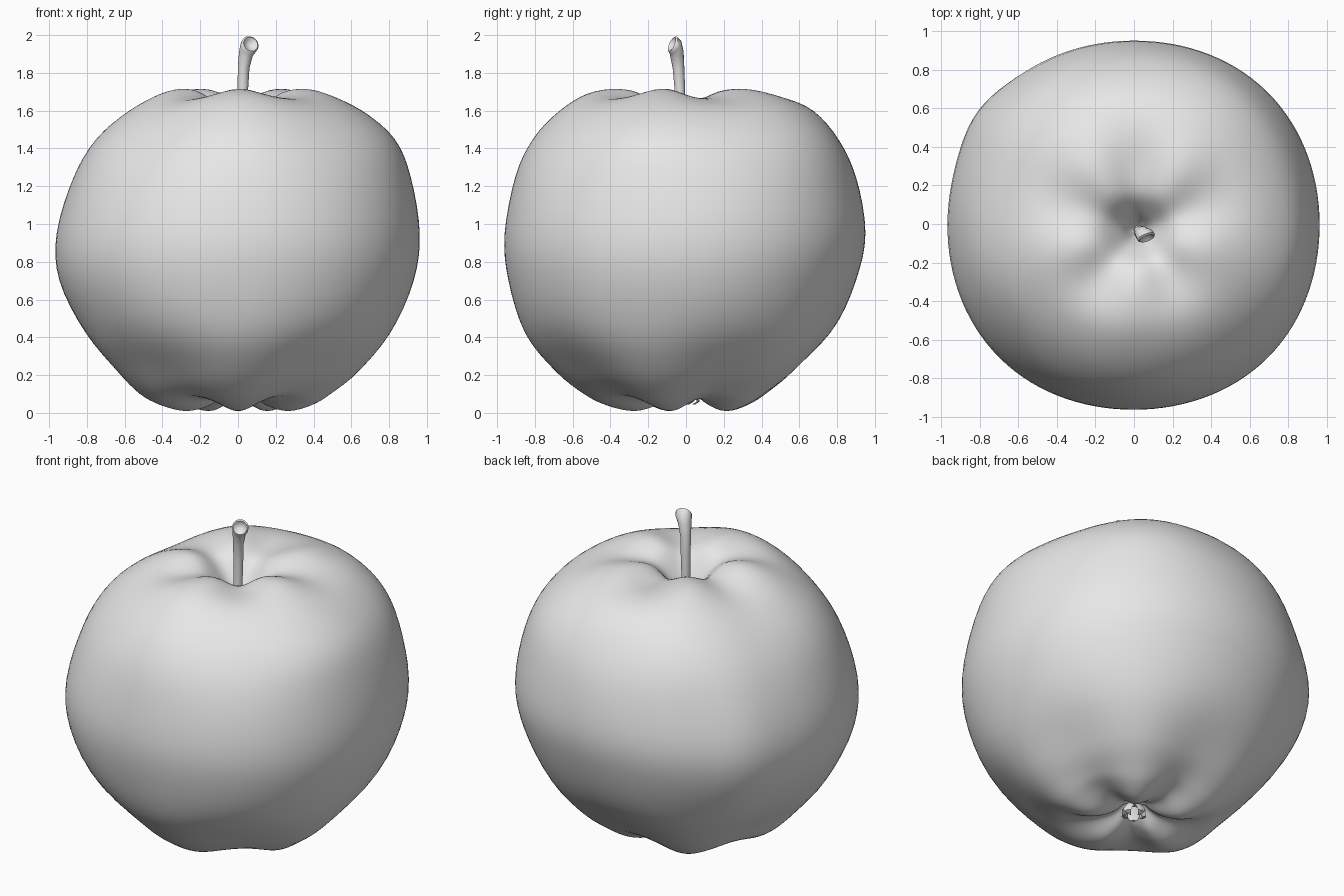
import bpy, bmesh, math
from mathutils import Vector

if "Cube" in bpy.data.objects:
    bpy.data.objects.remove(bpy.data.objects["Cube"])

grey = bpy.data.materials.new("plain grey")
grey.diffuse_color = (0.8, 0.8, 0.8, 1)
grey.use_nodes = True
grey.node_tree.nodes["Principled BSDF"].inputs["Base Color"].default_value = grey.diffuse_color


def catmull(p0, p1, p2, p3, t):
    return 0.5 * (2 * p1 + (p2 - p0) * t + (2 * p0 - 5 * p1 + 4 * p2 - p3) * t * t
                  + (3 * p1 - p0 - 3 * p2 + p3) * t ** 3)


def bump(x, centre, width):
    return math.exp(-((x - centre) / width) ** 2)


def skin(name, rings, angle=60):
    """Join rings of points into a closed smooth surface."""
    bm = bmesh.new()
    loops = [[bm.verts.new(p) for p in ring] for ring in rings]
    n = len(loops[0])
    for a, b in zip(loops, loops[1:]):
        for i in range(n):
            j = (i + 1) % n
            bm.faces.new((a[i], a[j], b[j], b[i]))
    bm.faces.new(loops[0][::-1])
    bm.faces.new(loops[-1])
    bmesh.ops.recalc_face_normals(bm, faces=bm.faces)
    mesh = bpy.data.meshes.new(name)
    bm.to_mesh(mesh)
    bm.free()
    mesh.materials.append(grey)
    obj = bpy.data.objects.new(name, mesh)
    bpy.context.collection.objects.link(obj)
    bpy.ops.object.select_all(action='DESELECT')
    obj.select_set(True)
    bpy.context.view_layer.objects.active = obj
    bpy.ops.object.shade_smooth_by_angle(angle=math.radians(angle))
    return obj


# Fruit profile: height, then radius towards right, back, left, front
PROFILE = [
    (0.13, .01, .01, .01, .01), (0.12, .06, .06, .06, .06),
    (0.08, .10, .10, .10, .10), (0.035, .17, .17, .17, .17),
    (0.01, .28, .26, .29, .28), (0.04, .40, .37, .42, .42),
    (0.10, .50, .47, .53, .54), (0.22, .65, .62, .65, .69),
    (0.42, .81, .78, .81, .85), (0.70, .93, .90, .945, .94),
    (0.95, .962, .95, .96, .96), (1.25, .915, .905, .87, .90),
    (1.45, .83, .82, .75, .80), (1.60, .66, .69, .58, .66),
    (1.69, .47, .52, .42, .51), (1.715, .33, .36, .30, .34),
    (1.68, .20, .20, .20, .20), (1.57, .10, .10, .10, .10),
    (1.47, .04, .04, .04, .04), (1.44, .01, .01, .01, .01)]
STEPS, SIDES = 4, 120


def fruit_point(row, theta):
    z, radii = row[0], row[1:]
    q = (theta / (math.pi / 2)) % 4
    k = int(q)
    r = catmull(*[radii[(k + d) % 4] for d in (-1, 0, 1, 2)], q - k)
    body = bump(z, 0.85, 0.6) * min(1, r)
    r += body * (0.009 * (1 - math.cos(4 * theta)) + 0.025 * bump(theta, 2.53, 0.22))
    # Five lobes: grooves lift the base and lower the shoulder
    groove = (1 - math.cos(5 * (theta - 1.5 * math.pi))) / 2
    if z < 0.8:
        low = bump(r, 0.30, 0.22)
        r -= 0.05 * groove * bump(z, 0.22, 0.2) * min(1, r / 0.4)
        z += 0.065 * groove * low
    else:
        z -= 0.05 * groove * bump(r, 0.34, 0.22)
        r -= 0.025 * (groove - 0.4) * bump(z, 1.5, 0.25) * min(1, r / 0.4)
    # Stem hollow sits slightly off centre
    off = max(0, 1 - r / 0.6) if z > 1 else 0
    return (r * math.cos(theta) + 0.025 * off, r * math.sin(theta) - 0.035 * off, z)


rows = []
for i in range(len(PROFILE) - 1):
    quad = [PROFILE[min(max(i + d, 0), len(PROFILE) - 1)] for d in (-1, 0, 1, 2)]
    for s in range(STEPS):
        rows.append([catmull(*c, s / STEPS) for c in zip(*quad)])
rows.append(PROFILE[-1])
skin("fruit_body", [[fruit_point(row, math.tau * a / SIDES) for a in range(SIDES)]
                    for row in rows], 80)

# Stem: bent stalk with a flared, hollow cut end facing forward
STALK = [((.025, -.033, 1.40), .024, (0, 0, 1)), ((.024, -.033, 1.60), .026, (0, 0, 1)),
         ((.026, -.033, 1.72), .028, (0, 0, 1)), ((.030, -.040, 1.83), .031, (.1, -.1, 1)),
         ((.042, -.048, 1.90), .038, (.3, -.4, 1)), ((.055, -.056, 1.935), .046, (.4, -.8, .7)),
         ((.064, -.069, 1.950), .048, (.4, -1, .45)), ((.067, -.075, 1.952), .040, (.4, -1, .45)),
         ((.062, -.064, 1.949), .026, (.4, -1, .45)), ((.060, -.058, 1.947), .010, (.4, -1, .45))]
rings = []
for centre, radius, normal in STALK:
    n = Vector(normal).normalized()
    u = Vector((0, 1, 0.3)).cross(n) if abs(n.y) < 0.5 else Vector((0, 0, 1)).cross(n) * -1
    u = Vector((1, 0, 0)) - n * n.x
    u.normalize()
    v = n.cross(u)
    rings.append([Vector(centre) + radius * (u * math.cos(t) + v * math.sin(t))
                  for t in (math.tau * k / 16 for k in range(16))])
skin("stem", rings)

# Calyx: five small curled sepals in the base hollow
for k in range(5):
    a = math.tau * k / 5 + 0.3
    out, side = Vector((math.cos(a), math.sin(a), 0)), Vector((-math.sin(a), math.cos(a), 0))
    rings = []
    for dist, z, half in ((.03, .13, .03), (.06, .085, .034), (.065, .06, .022), (.04, .045, .005)):
        c = out * dist + Vector((0, 0, z))
        rings.append([c + side * (half * x) + out * (0.008 * y)
                      for x, y in ((-1, 0), (0, 1), (1, 0), (0, -1))])
    skin("calyx_sepal", rings)
